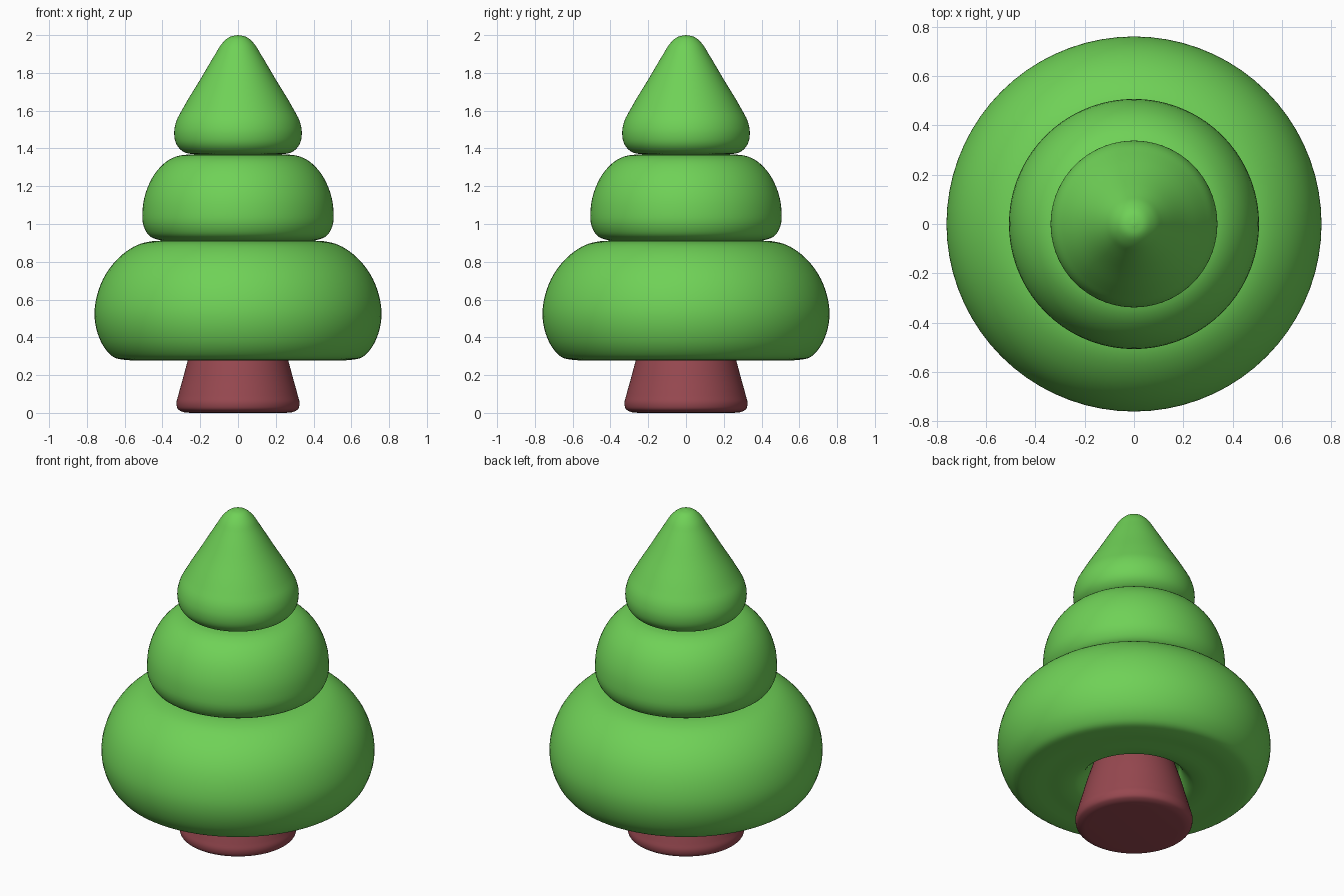
import bpy, bmesh, math
from mathutils import Vector

if "Cube" in bpy.data.objects:
    bpy.data.objects.remove(bpy.data.objects["Cube"])

SEGMENTS = 72


def material(name, rgb):
    m = bpy.data.materials.new(name)
    m.diffuse_color = (*rgb, 1)
    m.use_nodes = True
    m.node_tree.nodes["Principled BSDF"].inputs["Base Color"].default_value = m.diffuse_color
    return m


def smooth_path(points, steps=4):
    """Round off a profile with Hermite spans whose tangents follow chord length."""
    p = [Vector(q) for q in points]
    n = len(p)
    t = []
    for i in range(n):
        if i == 0 or i == n - 1:
            a, b = (p[0], p[1]) if i == 0 else (p[-2], p[-1])
            t.append((b - a).normalized())
        else:
            d0, d1 = p[i] - p[i - 1], p[i + 1] - p[i]
            t.append((d0.normalized() * d1.length + d1.normalized() * d0.length)
                     / (d0.length + d1.length))
    out = []
    for i in range(n - 1):
        length = (p[i + 1] - p[i]).length
        for k in range(steps):
            s = k / steps
            out.append(p[i] * (2*s**3 - 3*s**2 + 1) + p[i + 1] * (3*s**2 - 2*s**3)
                       + t[i] * length * (s**3 - 2*s**2 + s)
                       + t[i + 1] * length * (s**3 - s**2))
    return out + [p[-1]]


def lathe(name, points, mat):
    """Turn a (radius, height) profile about z; both ends close on the axis."""
    path = smooth_path(points)
    path = [Vector((0, path[0].y))] + path + [Vector((0, path[-1].y))]
    bm = bmesh.new()
    vs = [bm.verts.new((max(q.x, 0), 0, q.y)) for q in path]
    es = [bm.edges.new(pair) for pair in zip(vs, vs[1:])]
    bmesh.ops.spin(bm, geom=vs + es, cent=(0, 0, 0), axis=(0, 0, 1),
                   angle=math.tau, steps=SEGMENTS)
    bmesh.ops.remove_doubles(bm, verts=bm.verts, dist=1e-5)
    bmesh.ops.recalc_face_normals(bm, faces=bm.faces)
    for f in bm.faces:
        f.smooth = True
    me = bpy.data.meshes.new(name)
    bm.to_mesh(me)
    bm.free()
    me.materials.append(mat)
    ob = bpy.data.objects.new(name, me)
    bpy.context.collection.objects.link(ob)
    return ob


green = material("leaf green", (0.16, 0.64, 0.095))
brown = material("red brown bark", (0.31, 0.065, 0.08))

# Pointed crown
lathe("top_foliage", [
    (0, 2.0), (0.045, 1.99), (0.085, 1.955), (0.12, 1.90), (0.20, 1.765),
    (0.29, 1.615), (0.328, 1.54), (0.338, 1.48), (0.325, 1.42),
    (0.29, 1.383), (0.24, 1.37), (0.2, 1.368)], green)

# Middle tier
lathe("middle_foliage", [
    (0.26, 1.368), (0.31, 1.362), (0.365, 1.34), (0.43, 1.28), (0.48, 1.19),
    (0.505, 1.08), (0.50, 0.99), (0.47, 0.938), (0.41, 0.914), (0.36, 0.911)], green)

# Wide lower tier with a rounded recess around the trunk
lathe("lower_foliage", [
    (0.40, 0.912), (0.46, 0.908), (0.53, 0.89), (0.61, 0.84), (0.70, 0.735),
    (0.747, 0.62), (0.76, 0.52), (0.743, 0.42), (0.70, 0.335), (0.655, 0.293),
    (0.60, 0.281), (0.48, 0.28), (0.36, 0.281), (0.315, 0.293),
    (0.275, 0.335), (0.25, 0.40)], green)

# Flared trunk
lathe("trunk", [
    (0.22, 0.42), (0.24, 0.36), (0.265, 0.28), (0.295, 0.17), (0.317, 0.09),
    (0.326, 0.05), (0.318, 0.02), (0.295, 0.006), (0.25, 0.0)], brown)
